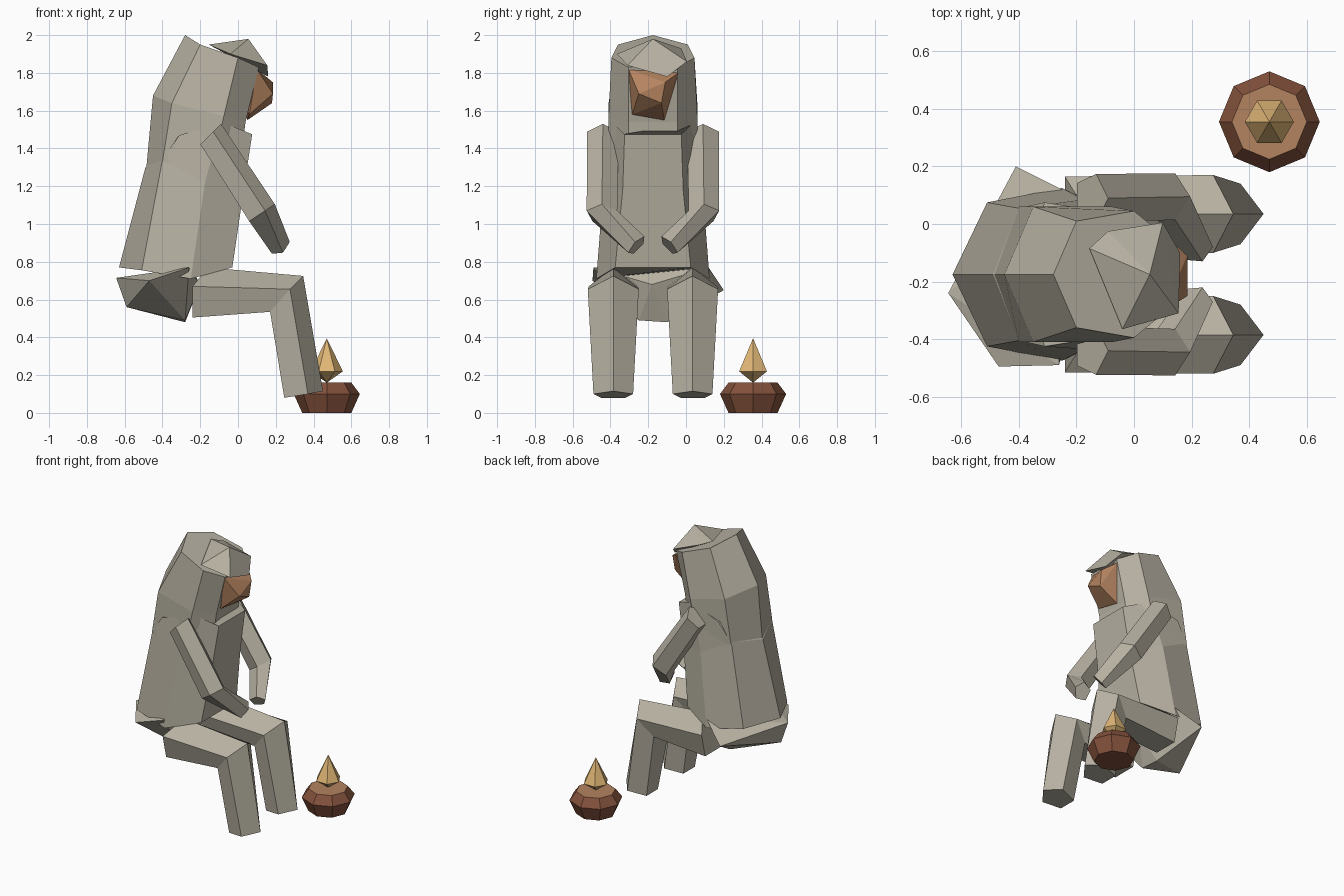
import bpy, bmesh
from math import cos, sin, tau
from mathutils import Vector

cube = bpy.data.objects.get("Cube")
if cube:
    bpy.data.objects.remove(cube, do_unlink=True)

MID_Y = -0.175  # symmetry plane of the seated figure


def material(name, rgb):
    mat = bpy.data.materials.new(name)
    mat.use_nodes = True
    linear = [(c / 255) ** 2.2 for c in rgb] + [1]
    mat.diffuse_color = linear
    mat.node_tree.nodes["Principled BSDF"].inputs["Base Color"].default_value = linear
    return mat


FUR = material("warm grey fur", (182, 176, 161))
SKIN = material("tan skin", (178, 130, 96))
WOOD = material("dark brown wood", (130, 82, 62))
FLAME = material("golden flame", (224, 182, 118))


def finish(name, bm, *mats):
    bmesh.ops.recalc_face_normals(bm, faces=bm.faces)
    mesh = bpy.data.meshes.new(name)
    bm.to_mesh(mesh)
    bm.free()
    for mat in mats:
        mesh.materials.append(mat)
    obj = bpy.data.objects.new(name, mesh)
    bpy.context.collection.objects.link(obj)
    return obj


def loft(name, rings, *mats):
    """Skin equal-length rings and cap both ends."""
    bm = bmesh.new()
    loops = [[bm.verts.new(p) for p in ring] for ring in rings]
    n = len(rings[0])
    for a, b in zip(loops, loops[1:]):
        for i in range(n):
            j = (i + 1) % n
            bm.faces.new((a[i], a[j], b[j], b[i]))
    bm.faces.new(loops[0])
    bm.faces.new(loops[-1])
    return finish(name, bm, *mats)


def hull(name, points, mat):
    bm = bmesh.new()
    for p in points:
        bm.verts.new(p)
    res = bmesh.ops.convex_hull(bm, input=bm.verts)
    bmesh.ops.delete(bm, geom=res["geom_interior"], context="VERTS")
    return finish(name, bm, mat)


def body_ring(*half):
    """Symmetric ring from (x, z, half width) stations, back to front."""
    left = [(x, MID_Y + w, z) for x, z, w in half]
    right = [(x, MID_Y - w, z) for x, z, w in reversed(half) if w]
    return left + right


def mirrored(rings):
    return [[(x, 2 * MID_Y - y, z) for x, y, z in ring] for ring in rings]


def both_sides(name, rings):
    loft("right_" + name, rings, FUR)
    loft("left_" + name, mirrored(rings), FUR)


# Torso and hooded head
waist = body_ring((-.63, .77, 0), (-.51, .755, .25), (-.25, .71, .3), (-.03, .77, .2))
chest = body_ring((-.49, 1.3, 0), (-.4, 1.34, .23), (-.175, 1.22, .26), (.03, 1.18, .16))
collar = body_ring((-.4, 1.4, 0), (-.31, 1.47, .25), (-.085, 1.54, .215), (.075, 1.475, .15))
neck = body_ring((-.485, 1.3, 0), (-.4, 1.33, .235), (-.15, 1.25, .235), (0, 1.25, .13))
jaw = body_ring((-.45, 1.68, 0), (-.35, 1.64, .235), (-.075, 1.57, .235), (.04, 1.54, .13))
crown = body_ring((-.28, 2.0, 0), (-.2, 1.95, .185), (0, 1.88, .22), (.11, 1.83, .13))
loft("torso", [waist, chest, collar], FUR)
loft("head", [neck, jaw, crown], FUR)

# Brow cap and faceted muzzle
hull("brow_cap", [(.055, -.175, 1.98), (-.155, -.085, 1.95), (-.09, -.025, 1.93),
                  (.1, .005, 1.86), (.16, -.1, 1.78), (.155, -.31, 1.84),
                  (-.04, -.365, 1.9)], FUR)
hull("muzzle", [(.1, -.305, 1.82), (.11, -.04, 1.8), (.06, -.285, 1.58),
                (.05, -.115, 1.55), (.185, -.25, 1.69), (.18, -.13, 1.64),
                (.185, -.11, 1.75), (0, -.175, 1.7)], SKIN)

# Pelvis
hull("pelvis", [(-.645, -.24, .715), (-.41, .2, .65), (-.47, -.495, .7),
                (-.26, -.49, .77), (-.25, .12, .77), (-.59, -.24, .56),
                (-.28, -.25, .49), (-.28, -.1, .48), (-.2, -.18, .68)], FUR)


# Bent legs: five-sided, with a ridge along the front
def leg_ring(ridge, side, side_w, back, back_w):
    y = -.385
    return [(ridge[0], y, ridge[1]),
            (side[0], y + side_w, side[1]), (back[0], y + back_w, back[1]),
            (back[0], y - back_w, back[1]), (side[0], y - side_w, side[1])]


both_sides("leg", [leg_ring((-.16, .77), (-.24, .67), .13, (-.24, .505), .09),
                   leg_ring((.345, .725), (.275, .655), .135, (.17, .535), .09),
                   leg_ring((.45, .115), (.37, .1), .105, (.245, .08), .065)])


# Bent arms: five-sided, folded inwards at the elbow
def arm_ring(centre, up, across):
    c, u, v = Vector(centre), Vector(up), Vector(across)
    return [tuple(c + u * cos(k * tau / 5) + v * sin(k * tau / 5)) for k in range(5)]


both_sides("arm", [arm_ring((-.15, -.44, 1.47), (.06, 0, .06), (0, .088, 0)),
                   arm_ring((.12, -.445, 1.055), (.075, 0, .05), (0, .085, 0)),
                   arm_ring((.222, -.26, .885), (.052, -.01, .02), (0, .045, .045))])


# Campfire: octagonal log bowl with a lighter top, and a six-sided flame
def circle(radius, z, n):
    return [(.47 + radius * cos(k * tau / n), .355 + radius * sin(k * tau / n), z)
            for k in range(n)]


bowl = loft("fire_bowl", [circle(.13, 0, 8), circle(.175, .1, 8), circle(.13, .16, 8)], WOOD, SKIN)
for face in bowl.data.polygons:
    face.material_index = int(face.normal.z > .9)
hull("flame", circle(.085, .22, 6) + [(.47, .355, .16), (.47, .355, .395)], FLAME)
